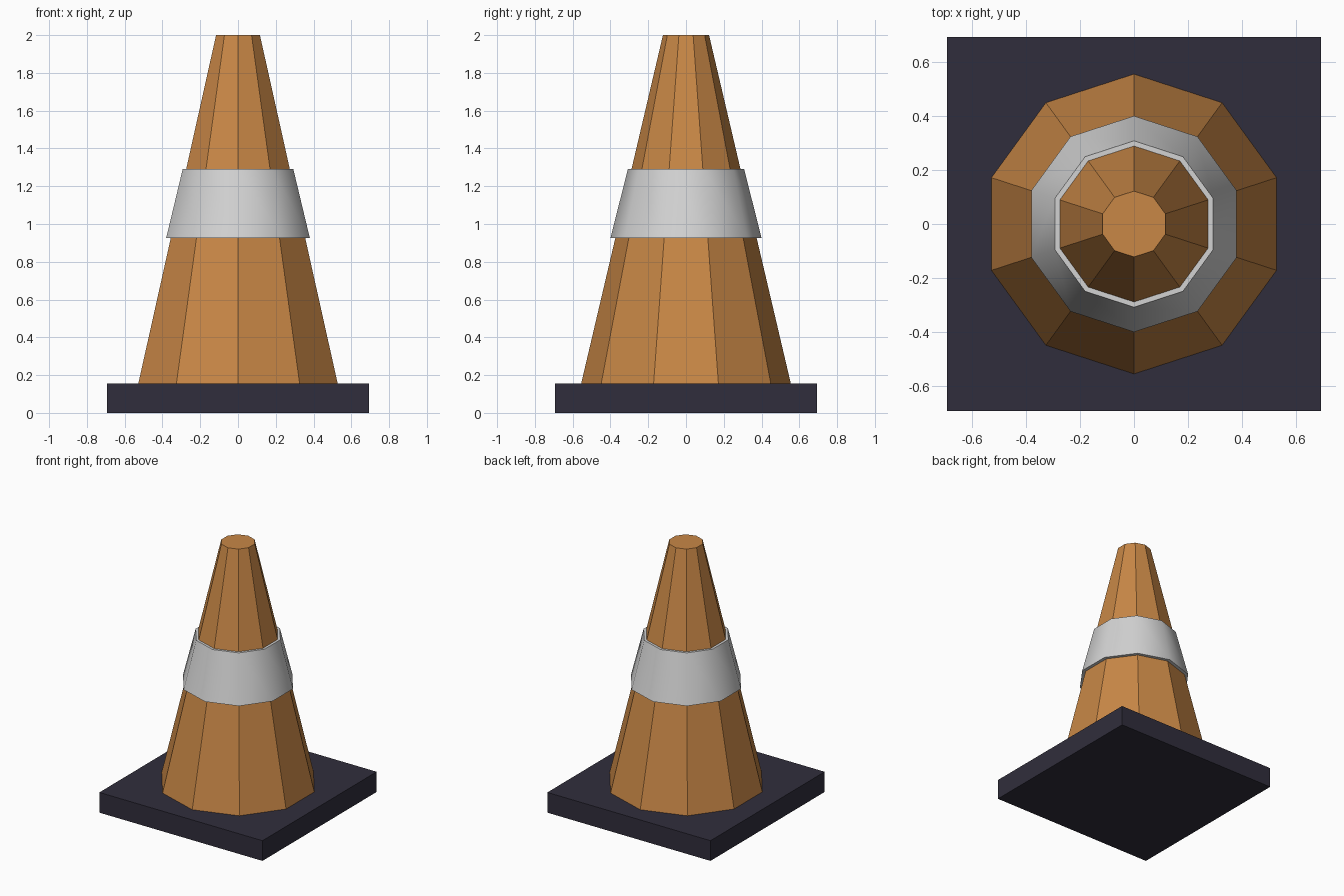
import bpy
import math

cube = bpy.data.objects.get("Cube")
if cube:
    bpy.data.objects.remove(cube, do_unlink=True)


def make_material(name, rgb):
    mat = bpy.data.materials.new(name)
    mat.use_nodes = True
    color = (*rgb, 1.0)
    mat.diffuse_color = color
    mat.node_tree.nodes["Principled BSDF"].inputs["Base Color"].default_value = color
    return mat


def frustum(name, r_bottom, r_top, z_bottom, z_top, mat):
    """Ten-sided tapered solid with a corner on the y axis."""
    bpy.ops.mesh.primitive_cone_add(
        vertices=10, radius1=r_bottom, radius2=r_top, depth=z_top - z_bottom,
        location=(0, 0, (z_bottom + z_top) / 2))
    obj = bpy.context.object
    obj.name = name
    obj.data.materials.append(mat)
    return obj


orange = make_material("cone orange", (0.578, 0.242, 0.061))
grey = make_material("band light grey", (0.65, 0.65, 0.65))
dark = make_material("base dark slate", (0.030, 0.027, 0.045))

# Square base slab
bpy.ops.mesh.primitive_cube_add(size=1, location=(0, 0, 0.0775))
base = bpy.context.object
base.name = "base"
base.dimensions = (1.385, 1.385, 0.155)
bpy.ops.object.transform_apply(location=False, rotation=False, scale=True)
base.data.materials.append(dark)

# Faceted cone body
frustum("cone_body", 0.555, 0.122, 0.155, 2.0, orange)

# Reflective band, smooth around its sides with sharp rims
band = frustum("reflective_band", 0.40, 0.308, 0.925, 1.29, grey)
bpy.ops.object.shade_smooth_by_angle(angle=math.radians(45))
